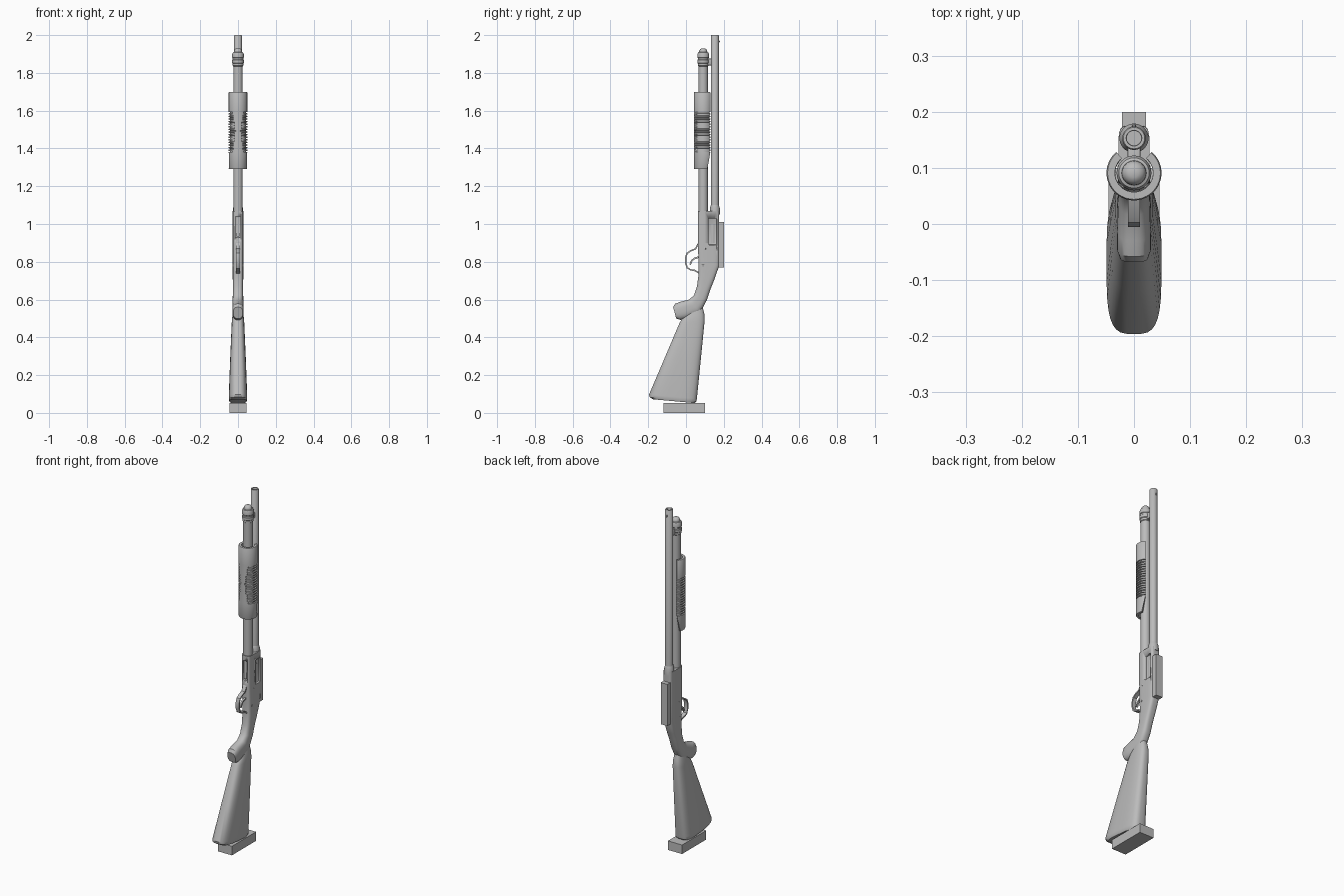
import bpy, bmesh
from math import sin, cos, pi, copysign, radians

cube = bpy.data.objects.get("Cube")
if cube:
    bpy.data.objects.remove(cube, do_unlink=True)

GREY = (0.5, 0.5, 0.5, 1)
mat = bpy.data.materials.new("plain_grey")
mat.diffuse_color = GREY
mat.use_nodes = True
mat.node_tree.nodes["Principled BSDF"].inputs["Base Color"].default_value = GREY

BARREL_Y, TUBE_Y = 0.153, 0.091


def finish(name, bm, smooth=True):
    bmesh.ops.recalc_face_normals(bm, faces=bm.faces)
    me = bpy.data.meshes.new(name)
    bm.to_mesh(me)
    bm.free()
    ob = bpy.data.objects.new(name, me)
    bpy.context.collection.objects.link(ob)
    me.materials.append(mat)
    activate(ob)
    if smooth:
        bpy.ops.object.shade_smooth_by_angle(angle=radians(35))
    return ob


def activate(ob):
    bpy.ops.object.select_all(action='DESELECT')
    ob.select_set(True)
    bpy.context.view_layer.objects.active = ob


def skin(name, rings, close=True, caps=True):
    """Bridge equal-length rings of points into one surface."""
    bm = bmesh.new()
    rows = [[bm.verts.new(p) for p in ring] for ring in rings]
    n = len(rows[0])
    for a, b in zip(rows, rows[1:]):
        for i in range(n if close else n - 1):
            j = (i + 1) % n
            bm.faces.new((a[i], a[j], b[j], b[i]))
    if caps:
        bm.faces.new(rows[0])
        bm.faces.new(rows[-1])
    return finish(name, bm)


def lathe(name, y, profile, n=32):
    """Turn (radius, z) pairs around a vertical axis."""
    return skin(name, [[(r * cos(2 * pi * i / n), y + r * sin(2 * pi * i / n), z)
                        for i in range(n)] for r, z in profile])


def body(name, stations, n=32):
    """Loft rounded sections: front y, z, back y, z, half width, squareness."""
    rings = []
    for fy, fz, by, bz, w, e in stations:
        ring = []
        for i in range(n):
            a = 2 * pi * (i + 0.5) / n
            x = w * copysign(abs(sin(a)) ** (2 / e), sin(a))
            t = 0.5 - 0.5 * copysign(abs(cos(a)) ** (2 / e), cos(a))
            ring.append((x, fy + (by - fy) * t, fz + (bz - fz) * t))
        rings.append(ring)
    return skin(name, rings)


def box(name, lo, hi, bevel=0.0):
    bm = bmesh.new()
    bmesh.ops.create_cube(bm, size=1)
    for v in bm.verts:
        v.co = [l + (h - l) * (c + 0.5) for l, h, c in zip(lo, hi, v.co)]
    if bevel:
        bmesh.ops.bevel(bm, geom=bm.edges[:], offset=bevel, segments=2,
                        affect='EDGES', profile=0.5)
    return finish(name, bm, bevel > 0)


def strap(name, path, half, thick):
    """Sweep a flat bar along a path of (y, z) points."""
    rings = []
    for i, (y, z) in enumerate(path):
        (y0, z0), (y1, z1) = path[max(i - 1, 0)], path[min(i + 1, len(path) - 1)]
        dy, dz = y1 - y0, z1 - z0
        k = thick / 2 / (dy * dy + dz * dz) ** 0.5
        ny, nz = -dz * k, dy * k
        rings.append([(sx * half, y + s * ny, z + s * nz)
                      for sx, s in ((-1, -1), (1, -1), (1, 1), (-1, 1))])
    return skin(name, rings)


def cut(ob, lo, hi, bevel):
    cutter = box("cutter", lo, hi, bevel)
    cutter.hide_render = True
    mod = ob.modifiers.new("cut", 'BOOLEAN')
    mod.operation, mod.solver, mod.object = 'DIFFERENCE', 'EXACT', cutter
    activate(ob)
    bpy.ops.object.modifier_apply(modifier=mod.name)
    bpy.data.objects.remove(cutter, do_unlink=True)


# Barrel with open bore, collar and bead
lathe("barrel", BARREL_Y, [(0.021, 1.05), (0.021, 1.997), (0.019, 2.0),
                           (0.014, 2.0), (0.013, 1.997), (0.013, 1.8)])
lathe("barrel_collar", BARREL_Y, [(0.026, 1.05), (0.026, 1.085), (0.021, 1.1)])
lathe("bead_sight", 0.175, [(0.002, 1.96), (0.004, 1.963), (0.004, 1.969), (0.002, 1.972)], 12)

# Magazine tube, end cap and clamp
lathe("magazine_tube", TUBE_Y, [(0.025, 1.05), (0.025, 1.86)])
lathe("magazine_cap", TUBE_Y, [(0.025, 1.835), (0.028, 1.838), (0.028, 1.85), (0.031, 1.853),
                               (0.031, 1.868), (0.028, 1.871), (0.028, 1.878), (0.031, 1.881),
                               (0.031, 1.898), (0.027, 1.908), (0.022, 1.91), (0.021, 1.918),
                               (0.016, 1.926), (0.008, 1.93)])
box("barrel_clamp", (-0.012, 0.1, 1.84), (0.012, 0.14, 1.875), 0.003)

# Pump grip: open-backed shell with ribbed flanks
ribs, base, top = 16, 1.38, 1.6
step = (top - base) / ribs
rows = [(1.29, 0, 0.002), (1.294, 0, 0), (base, 0, 0)]
for k in range(ribs):
    z = base + k * step
    rows += [(z + step * f, 1, d) for f, d in ((0.1, 0.006), (0.45, 0.006), (0.55, 0), (1, 0))]
rows += [(1.696, 0, 0), (1.7, 0, 0.002)]
steps, sweep = 40, radians(140)
rings = []
for z, ribbed, depth in rows:
    mid = max(0, 1 - abs(z - 1.49) / 0.11)
    reach = sweep - (radians(22) if z < 1.36 else 0)
    outer, inner = [], []
    for i in range(steps + 1):
        a = reach * (2 * i / steps - 1)
        flank = abs(a) > radians(38 - 18 * mid)
        r = 0.049 - (depth if flank or not ribbed else 0)
        outer.append((r * sin(a), TUBE_Y - r * cos(a), z))
        inner.append((0.034 * sin(a), TUBE_Y - 0.034 * cos(a), z))
    rings.append(outer + inner[::-1])
pump = skin("pump_grip", rings, caps=False)
bm = bmesh.new()
bm.from_mesh(pump.data)
bm.verts.ensure_lookup_table()
size = 2 * (steps + 1)
for start in (0, len(bm.verts) - size):
    for i in range(steps):
        bm.faces.new([bm.verts[start + k] for k in (i, i + 1, size - 2 - i, size - 1 - i)])
bmesh.ops.recalc_face_normals(bm, faces=bm.faces)
bm.to_mesh(pump.data)
bm.free()

# Receiver flowing into the pistol grip
receiver = body("receiver_and_grip", [
    (0.063, 1.07, 0.175, 1.07, 0.028, 5), (0.063, 0.9, 0.176, 0.9, 0.028, 5),
    (0.066, 0.8, 0.176, 0.78, 0.028, 4.5), (0.066, 0.73, 0.15, 0.705, 0.028, 3.5),
    (0.058, 0.67, 0.128, 0.65, 0.027, 3), (0.042, 0.622, 0.112, 0.6, 0.028, 2.8),
    (0.016, 0.6, 0.075, 0.53, 0.029, 2.6), (-0.03, 0.588, 0.005, 0.5, 0.03, 2.6),
    (-0.058, 0.578, -0.03, 0.492, 0.03, 2.6), (-0.068, 0.56, -0.052, 0.5, 0.025, 2.6)])
cut(receiver, (0.016, 0.118, 0.89), (0.06, 0.163, 1.03), 0.004)
cut(receiver, (-0.014, 0.03, 0.93), (0.014, 0.075, 1.04), 0.004)
lathe("bolt", 0.142, [(0.019, 0.9), (0.019, 1.0)], 24)
strap("shell_lifter", [(0.068, 0.935), (0.074, 1.035)], 0.008, 0.004)
for i, (y, z) in enumerate(((0.09, 0.78), (0.1, 0.87))):
    box("receiver_pin_%d" % (i + 1), (-0.0295, y - 0.005, z - 0.005),
        (0.0295, y + 0.005, z + 0.005), 0.002)

# Trigger and guard
strap("trigger_guard", [(0.068, 0.9), (0.05, 0.868), (0.025, 0.858), (0.006, 0.845),
                        (-0.001, 0.825), (-0.001, 0.79), (0.007, 0.768), (0.025, 0.757),
                        (0.045, 0.755), (0.07, 0.74)], 0.011, 0.008)
strap("trigger", [(0.07, 0.825), (0.045, 0.818), (0.03, 0.805), (0.022, 0.785)], 0.005, 0.009)

# Shoulder stock
body("stock", [
    (0.0, 0.525, 0.088, 0.56, 0.024, 2.6), (-0.02, 0.5, 0.097, 0.525, 0.03, 2.6),
    (-0.035, 0.475, 0.099, 0.49, 0.033, 2.8), (-0.12, 0.275, 0.078, 0.275, 0.042, 3.2),
    (-0.196, 0.097, 0.058, 0.075, 0.049, 3.6), (-0.192, 0.083, 0.055, 0.06, 0.049, 3.6),
    (-0.175, 0.072, 0.045, 0.052, 0.045, 3.6)])

# Plain blocks on the butt and the receiver back
box("butt_block", (-0.045, -0.12, 0), (0.045, 0.1, 0.052))
box("receiver_block", (-0.021, 0.172, 0.77), (0.021, 0.2, 1.01))
